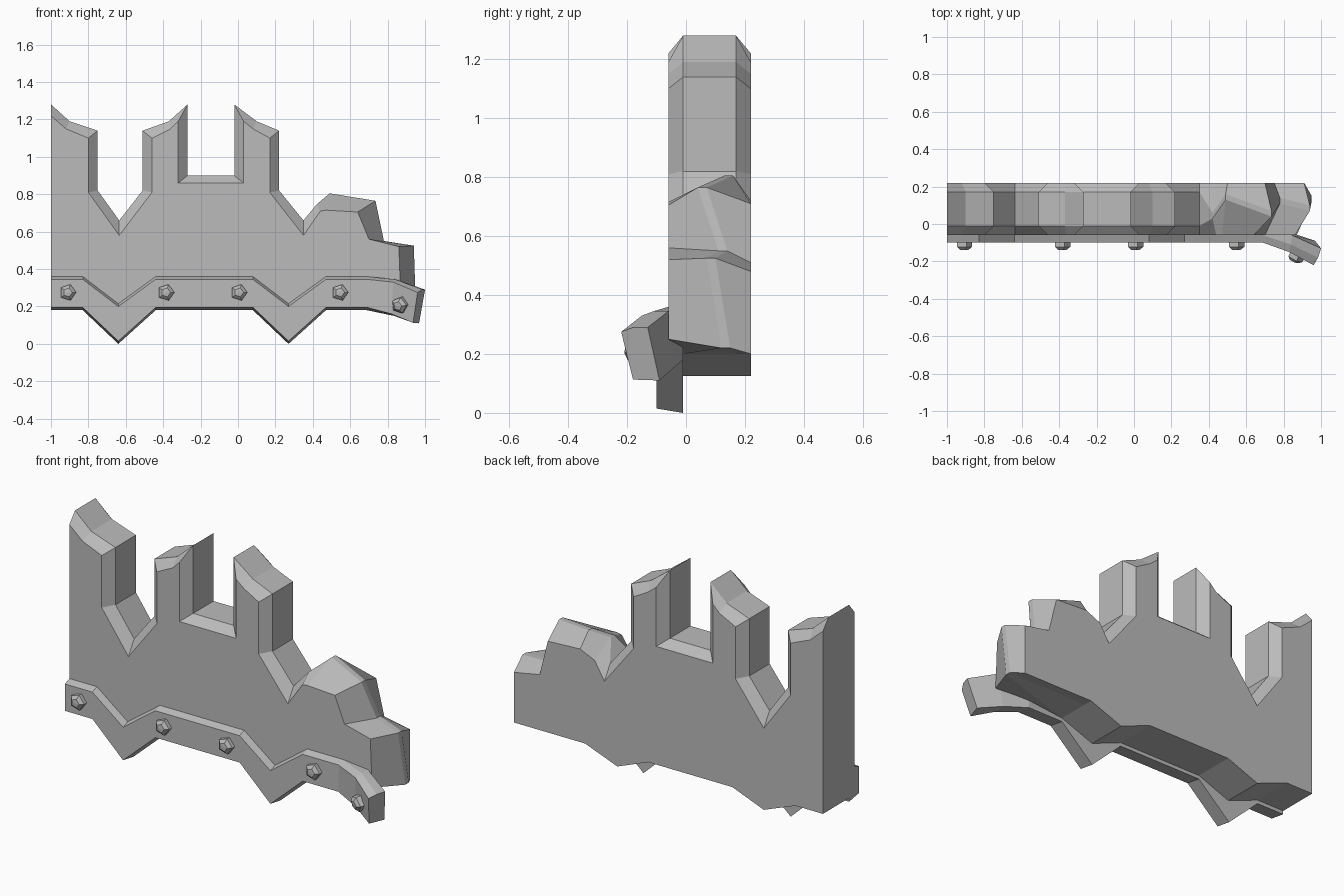
import bpy, bmesh
from math import pi, sin, cos
from mathutils import Vector, Matrix

cube = bpy.data.objects.get("Cube")
if cube:
    bpy.data.objects.remove(cube, do_unlink=True)

STONE = (0.5, 0.5, 0.5, 1)
stone = bpy.data.materials.new("grey stone")
stone.use_nodes = True
stone.diffuse_color = STONE
for node in stone.node_tree.nodes:
    if node.type == 'BSDF_PRINCIPLED':
        node.inputs["Base Color"].default_value = STONE


def loft(name, rings):
    """Skin closed rings of equal length and cap both ends."""
    bm = bmesh.new()
    loops = [[bm.verts.new(p) for p in ring] for ring in rings]
    count = len(loops[0])
    for a, b in zip(loops, loops[1:]):
        for i in range(count):
            j = (i + 1) % count
            bm.faces.new((a[i], a[j], b[j], b[i]))
    bm.faces.new(loops[0])
    bm.faces.new(loops[-1])
    bmesh.ops.remove_doubles(bm, verts=bm.verts, dist=0.0005)
    bmesh.ops.recalc_face_normals(bm, faces=bm.faces)
    mesh = bpy.data.meshes.new(name)
    bm.to_mesh(mesh)
    bm.free()
    mesh.materials.append(stone)
    obj = bpy.data.objects.new(name, mesh)
    bpy.context.collection.objects.link(obj)
    return obj


FRONT, BACK, BEVEL = -0.06, 0.22, 0.05

# Battlement outline: face edge x, z, then the raised bevel edge x, z
battlement = [
    (-1, 1.22, -1, 1.28), (-.92, 1.15, -.9, 1.19), (-.8, 1.1, -.75, 1.14),
    (-.8, .81, -.75, .82), (-.635, .58, -.635, .66), (-.46, .81, -.51, .82),
    (-.46, 1.1, -.51, 1.14), (-.36, 1.15, -.37, 1.19), (-.32, 1.19, -.27, 1.28),
    (-.32, .86, -.27, .9), (.03, .86, -.02, .9), (.03, 1.19, -.02, 1.28),
    (.08, 1.15, .1, 1.19), (.17, 1.1, .22, 1.14), (.17, .81, .22, .82),
    (.35, .58, .35, .66),
]
# Broken end: front x, z; ridge x, y, z; back x, z
broken_end = [
    ((.44, .71), (.42, .03, .745), (.41, .68)),
    ((.47, .715), (.49, .13, .805), (.5, .72)),
    ((.64, .705), (.735, .04, .765), (.7, .71)),
    ((.7, .56), (.78, .11, .55), (.75, .51)),
    ((.86, .52), (.94, .07, .525), (.91, .48)),
    ((.87, .25), (.95, .12, .22), (.91, .2)),
]
underside = [(.47, .2), (.27, .125), (.08, .2), (-.44, .2), (-.635, .125), (-.83, .2), (-1, .2)]

# Wall, as four outlines from front to back
rings = [[], [], [], []]
depths = (FRONT, FRONT + BEVEL, BACK - BEVEL, BACK)
for x, z, bx, bz in battlement:
    for ring, y, p in zip(rings, depths, ((x, z), (bx, bz), (bx, bz), (x, z))):
        ring.append((p[0], y, p[1]))
for (fx, fz), (mx, my, mz), (kx, kz) in broken_end:
    rings[0].append((fx, FRONT, fz))
    rings[1].append((mx, my, mz))
    rings[2].append((mx, my + 0.03, mz))
    rings[3].append((kx, BACK, kz))
for x, z in underside:
    for ring, y in zip(rings, depths):
        ring.append((x, y, z))
loft("broken_wall", rings)

# Zigzag trim band: x, top, bottom, forward bend, twist
stations = [
    (-1, .36, .18, 0, 0), (-.83, .36, .18, 0, 0), (-.64, .215, 0, 0, 0),
    (-.44, .36, .18, 0, 0), (.08, .36, .18, 0, 0), (.27, .215, 0, 0, 0),
    (.47, .36, .18, 0, 0), (.69, .36, .18, 0, 0), (.83, .345, .15, .05, .015),
    (.96, .29, .11, .12, .04),
]
band = []
for x, top, bottom, bend, twist in stations:
    front, back = -0.1 - bend, -0.01 - bend
    band.append([
        (x, front, top - 0.015), (x + twist * 0.6, front + 0.04, top),
        (x + twist, back, top),
        (x + twist * 0.2, back + twist, bottom),
        (x - twist * 0.6, front + twist, bottom + 0.015 - twist * 0.3),
    ])
loft("trim_band", band)


# Five-sided studs with shallow pointed caps
def stud(name, place, turn=0.0, tilt=0.0):
    rings = []
    for y, radius in ((0.03, 0.045), (-0.022, 0.045), (-0.038, 0.025), (-0.04, 0.002)):
        rings.append([(radius * sin(i * 2 * pi / 5 + 0.3), y,
                       radius * cos(i * 2 * pi / 5 + 0.3)) for i in range(5)])
    obj = loft(name, rings)
    spin = Matrix.Rotation(turn, 4, 'Z') @ Matrix.Rotation(tilt, 4, 'X')
    obj.data.transform(Matrix.Translation(Vector(place)) @ spin)


for number, x in enumerate((-.91, -.385, .005, .545)):
    stud(f"stud_{number + 1}", (x, -0.1, 0.275))
stud("stud_bent_end", (.87, -0.165, 0.21), turn=-0.45, tilt=0.2)
